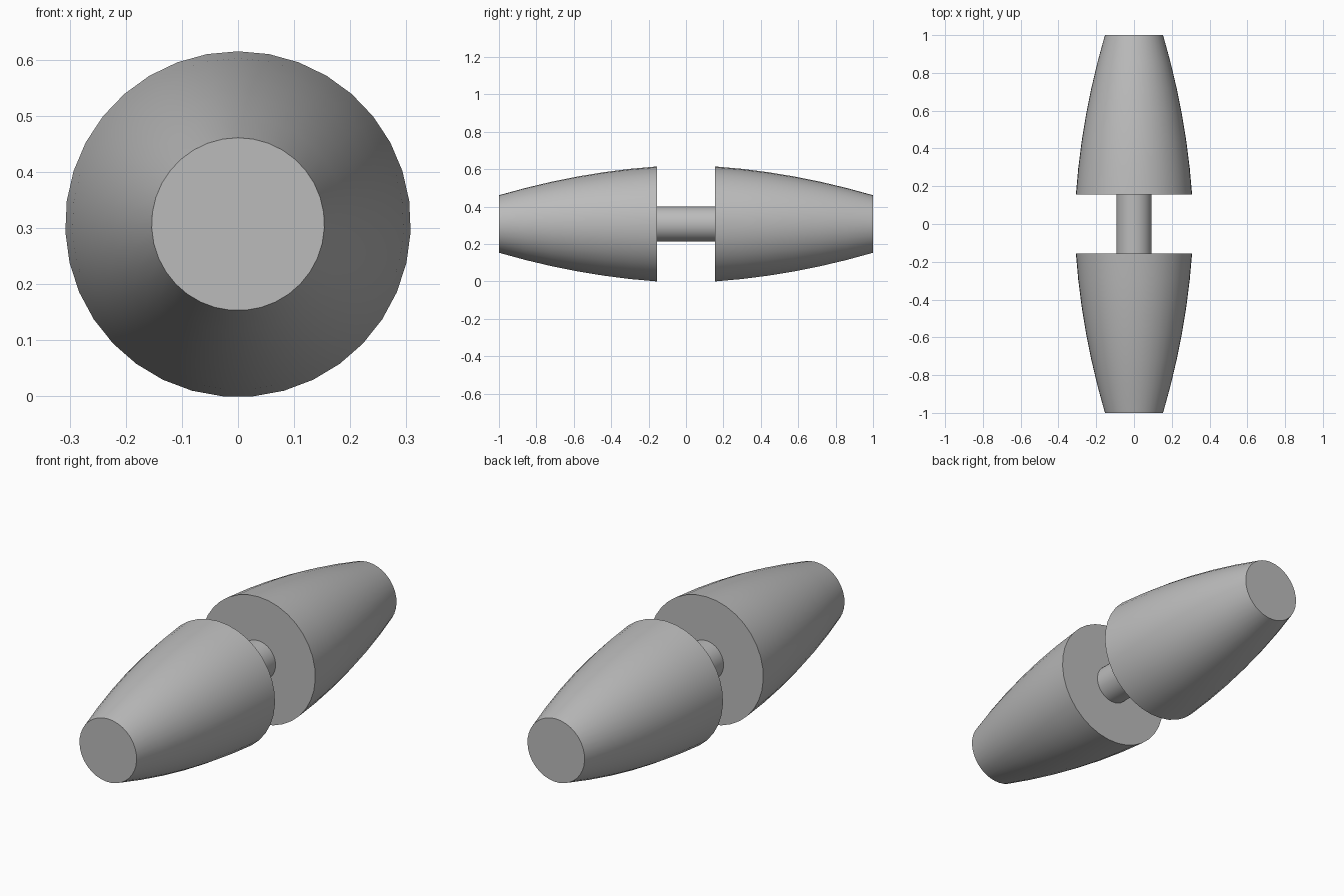
import bpy, bmesh, math

cube = bpy.data.objects.get("Cube")
if cube:
    bpy.data.objects.remove(cube)

SIDES = 35
RADIUS = 0.308
CENTRE_Z = RADIUS * math.cos(math.pi / SIDES)
GAP = 0.155

grey = bpy.data.materials.new("plain_grey")
grey.use_nodes = True
colour = (0.5, 0.5, 0.5, 1)
grey.diffuse_color = colour
grey.node_tree.nodes["Principled BSDF"].inputs["Base Color"].default_value = colour


def turned(name, profile):
    """Closed solid turned about the y axis from (y, radius) stations."""
    bm = bmesh.new()
    rings = []
    for y, r in profile:
        angles = [2 * math.pi * i / SIDES for i in range(SIDES)]
        rings.append([bm.verts.new((r * math.sin(a), y, r * math.cos(a))) for a in angles])
    for a, b in zip(rings, rings[1:]):
        for i in range(SIDES):
            j = (i + 1) % SIDES
            bm.faces.new((a[i], a[j], b[j], b[i]))
    bm.faces.new(rings[0])
    bm.faces.new(rings[-1])
    bmesh.ops.recalc_face_normals(bm, faces=bm.faces)
    mesh = bpy.data.meshes.new(name)
    bm.to_mesh(mesh)
    bm.free()
    mesh.materials.append(grey)
    obj = bpy.data.objects.new(name, mesh)
    obj.location.z = CENTRE_Z
    bpy.context.collection.objects.link(obj)
    bpy.ops.object.select_all(action='DESELECT')
    obj.select_set(True)
    bpy.context.view_layer.objects.active = obj
    bpy.ops.object.shade_smooth_by_angle(angle=math.radians(30))


# Bulging tapered grips, one at each end
STEPS = 6
for name, side in (("front_grip", -1), ("back_grip", 1)):
    stations = []
    for k in range(STEPS + 1):
        t = k / STEPS
        stations.append((side * (GAP + (1 - GAP) * t),
                         RADIUS - 0.06 * t - 0.094 * t * t))
    turned(name, stations)

# Thin rod joining the grips
turned("joining_rod", [(-GAP, 0.094), (GAP, 0.094)])
